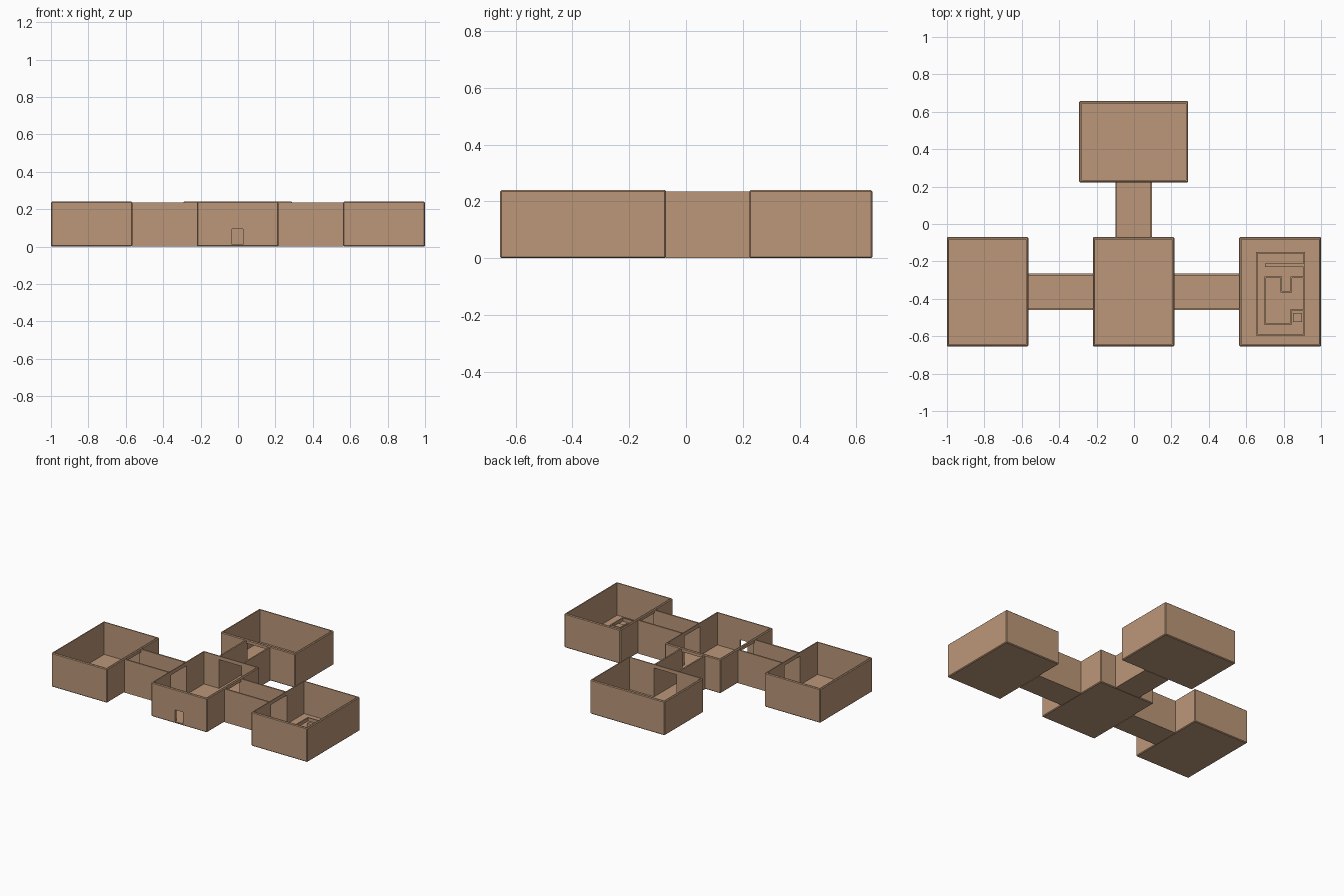
import bpy, bmesh
from mathutils import Vector

if "Cube" in bpy.data.objects:
    bpy.data.objects.remove(bpy.data.objects["Cube"])

H = 0.24        # room height
T = 0.012       # wall and floor thickness
mat = bpy.data.materials.new("clay_brown")
mat.diffuse_color = (0.5, 0.31, 0.19, 1)
mat.use_nodes = True
mat.node_tree.nodes["Principled BSDF"].inputs["Base Color"].default_value = mat.diffuse_color


def box(name, x0, x1, y0, y1, z0, z1, bevel=0.0):
    bm = bmesh.new()
    bmesh.ops.create_cube(bm, size=1)
    for v in bm.verts:
        v.co = Vector(((x0 + x1) / 2 + v.co.x * (x1 - x0),
                       (y0 + y1) / 2 + v.co.y * (y1 - y0),
                       (z0 + z1) / 2 + v.co.z * (z1 - z0)))
    if bevel:
        bmesh.ops.bevel(bm, geom=bm.edges[:], offset=bevel, segments=1, affect='EDGES')
    me = bpy.data.meshes.new(name)
    bm.to_mesh(me)
    bm.free()
    ob = bpy.data.objects.new(name, me)
    bpy.context.collection.objects.link(ob)
    me.materials.append(mat)
    return ob


def cut(ob, *dims):
    c = box("cutter", *dims)
    c.hide_render = True
    m = ob.modifiers.new("cut", 'BOOLEAN')
    m.operation, m.object, m.solver = 'DIFFERENCE', c, 'EXACT'
    bpy.context.view_layer.objects.active = ob
    bpy.ops.object.modifier_apply(modifier=m.name)
    bpy.data.objects.remove(c)


def room(name, x0, x1, y0, y1, openings):
    ob = box(name, x0, x1, y0, y1, 0, H, 0.005)
    cut(ob, x0 + T, x1 - T, y0 + T, y1 - T, T, H + 0.1)
    for o in openings:
        cut(ob, *o)


# Doorways: (x0, x1, y0, y1, z0, z1)
def side_gap(x):
    return (x - 0.03, x + 0.03, -0.45, -0.275, T, 0.215)


def back_gap(y):
    return (-0.09, 0.085, y - 0.03, y + 0.03, T, 0.215)


# Four open-topped rooms
room("left_room", -1, -0.565, -0.655, -0.07, [side_gap(-0.565)])
room("right_room", 0.562, 1, -0.655, -0.07, [side_gap(0.562)])
room("back_room", -0.293, 0.29, 0.222, 0.657, [back_gap(0.222)])
room("centre_room", -0.22, 0.216, -0.655, -0.07,
     [side_gap(-0.22), side_gap(0.216), back_gap(-0.07),
      (-0.032, 0.028, -0.7, -0.62, T, 0.095)])

# Corridors, open above and at both ends
for name, x0, x1 in (("left_corridor", -0.567, -0.218), ("right_corridor", 0.214, 0.564)):
    c = box(name, x0, x1, -0.46, -0.265, 0, 0.235)
    cut(c, x0 - 0.1, x1 + 0.1, -0.45, -0.275, T, 0.4)
c = box("back_corridor", -0.1, 0.095, -0.072, 0.224, 0, 0.235)
cut(c, -0.09, 0.085, -0.2, 0.4, T, 0.4)

# Low partitions on the right room floor
W, PH = 0.004, 0.035


def partition(name, pts):
    for i, ((xa, ya), (xb, yb)) in enumerate(zip(pts, pts[1:])):
        box(f"{name}_{i}", min(xa, xb) - W, max(xa, xb) + W,
            min(ya, yb) - W, max(ya, yb) + W, T - 0.002, PH)


partition("outer_partition", [(0.655, -0.155), (0.91, -0.155), (0.91, -0.593),
                              (0.655, -0.593), (0.655, -0.155)])
partition("inner_partition", [(0.91, -0.285), (0.84, -0.285), (0.84, -0.362), (0.787, -0.362),
                              (0.787, -0.285), (0.702, -0.285), (0.702, -0.535),
                              (0.838, -0.535), (0.838, -0.462), (0.91, -0.462)])
box("long_bench", 0.7, 0.91, -0.231, -0.21, T - 0.002, PH)
box("small_block", 0.85, 0.897, -0.525, -0.475, T - 0.002, 0.025)
